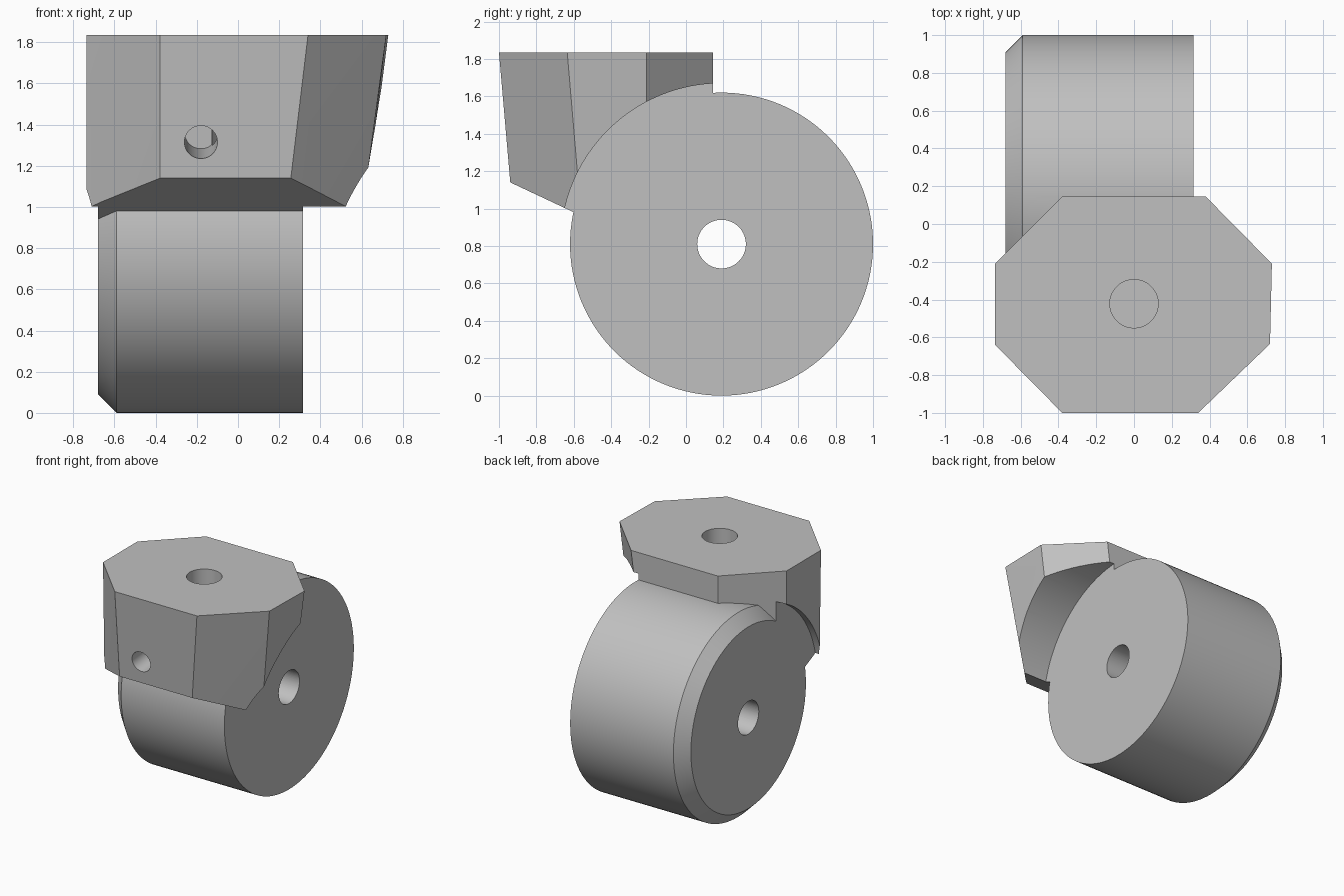
import bpy, bmesh, math
from mathutils import Vector, Matrix

default = bpy.data.objects.get("Cube")
if default:
    bpy.data.objects.remove(default, do_unlink=True)

grey = bpy.data.materials.new("matte_grey")
grey.use_nodes = True
COLOUR = (0.53, 0.53, 0.53, 1)
grey.diffuse_color = COLOUR
grey.node_tree.nodes["Principled BSDF"].inputs["Base Color"].default_value = COLOUR

AXLE_Y, AXLE_Z, RADIUS = 0.19, 0.81, 0.81
SIDE_R, SIDE_L = 0.315, -0.68
TOP = 1.835


def make(name, bm):
    bmesh.ops.recalc_face_normals(bm, faces=bm.faces[:])
    mesh = bpy.data.meshes.new(name)
    bm.to_mesh(mesh)
    bm.free()
    mesh.materials.append(grey)
    obj = bpy.data.objects.new(name, mesh)
    bpy.context.collection.objects.link(obj)
    return obj


def rod(name, start, end, r1, r2=None, sides=128):
    """Cylinder or cone between two points."""
    start, end = Vector(start), Vector(end)
    axis = end - start
    turn = axis.to_track_quat('Z', 'Y').to_matrix().to_4x4()
    bm = bmesh.new()
    bmesh.ops.create_cone(bm, cap_ends=True, segments=sides, radius1=r1,
                          radius2=r1 if r2 is None else r2, depth=axis.length,
                          matrix=Matrix.Translation((start + end) / 2) @ turn)
    return make(name, bm)


def apply_boolean(target, tool, operation):
    mod = target.modifiers.new(operation.title(), 'BOOLEAN')
    mod.operation, mod.object, mod.solver = operation, tool, 'EXACT'
    bpy.context.view_layer.objects.active = target
    bpy.ops.object.modifier_apply(modifier=mod.name)
    bpy.data.objects.remove(tool, do_unlink=True)


# Drum with one chamfered rim, turned around the axle
bm = bmesh.new()
CHAMFER = 0.09
profile = [(SIDE_L, 0), (SIDE_L, RADIUS - CHAMFER), (SIDE_L + CHAMFER, RADIUS),
           (SIDE_R, RADIUS), (SIDE_R, 0)]
verts = [bm.verts.new((x, AXLE_Y, AXLE_Z + r)) for x, r in profile]
edges = [bm.edges.new(pair) for pair in zip(verts, verts[1:])]
bmesh.ops.spin(bm, geom=verts + edges, cent=(0, AXLE_Y, AXLE_Z), axis=(1, 0, 0),
               angle=math.tau, steps=128, use_merge=True)
bmesh.ops.remove_doubles(bm, verts=bm.verts[:], dist=0.0005)
drum = make("drum", bm)

# Eight-sided mount block, drafted at the front and one side
upper = [(-0.38, 0.145), (0.38, 0.145), (0.73, -0.21), (0.72, -0.635),
         (0.34, -1), (-0.38, -1), (-0.735, -0.64), (-0.735, -0.21)]
lower = [(-0.38, 0.145), (0.25, 0.145), (0.60, -0.21), (0.585, -0.55),
         (0.22, -0.913), (-0.38, -0.913), (-0.735, -0.62), (-0.735, -0.21)]
bm = bmesh.new()
for ring, z in ((upper, TOP), (lower, TOP - 1)):
    for x, y in ring:
        bm.verts.new((x, y, z))
bmesh.ops.convex_hull(bm, input=bm.verts[:])
bmesh.ops.dissolve_limit(bm, angle_limit=0.01, verts=bm.verts[:], edges=bm.edges[:])
# Sloping underside
cut = bmesh.ops.bisect_plane(bm, geom=bm.verts[:] + bm.edges[:] + bm.faces[:],
                             plane_co=(0, -0.94, 1.14), plane_no=(0, -0.47, -1),
                             clear_outer=True)
bmesh.ops.holes_fill(bm, edges=[e for e in bm.edges if e.is_boundary], sides=0)
block = make("mount_block", bm)

# Clearance pockets beside the drum
for inner, outer in ((SIDE_R, 1), (SIDE_L, -1)):
    pocket = rod("pocket", (inner, AXLE_Y, AXLE_Z), (outer, AXLE_Y, AXLE_Z), RADIUS + 0.05)
    apply_boolean(block, pocket, 'DIFFERENCE')

# Join, then drill the axle bore, stem socket and set screw hole
apply_boolean(block, drum, 'UNION')
screw = Vector((-0.18, -0.956, 1.315))
inward = Vector((0, 1, 0.087)).normalized()
drills = [((-1, AXLE_Y, AXLE_Z), (1, AXLE_Y, AXLE_Z), 0.13),
          ((0, -0.422, 1.22), (0, -0.422, TOP + 0.1), 0.128),
          (screw - inward * 0.1, screw + inward * 0.55, 0.08)]
for start, end, radius in drills:
    apply_boolean(block, rod("drill", start, end, radius, sides=64), 'DIFFERENCE')
block.name = "drum_with_mount_block"

bpy.ops.object.select_all(action='DESELECT')
block.select_set(True)
bpy.context.view_layer.objects.active = block
bpy.ops.object.shade_smooth_by_angle(angle=math.radians(25))
